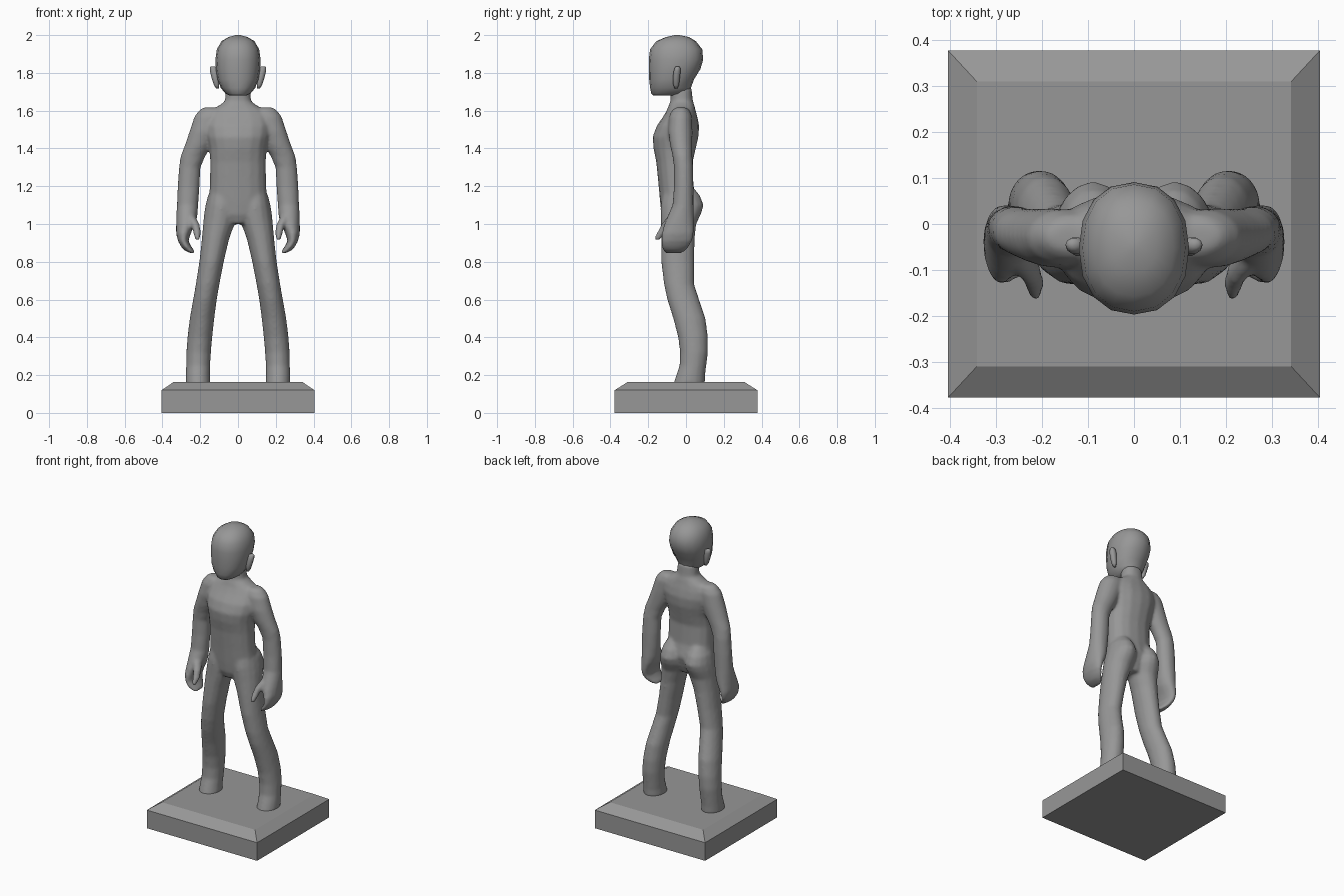
import bpy, bmesh, math

grey = bpy.data.materials.new("plain_grey")
grey.diffuse_color = (0.31, 0.31, 0.31, 1)


def loft(bm, sections, seg=16, power=1.0, phase=0.0, side=1):
    """Stack closed rings given as (z, x0, x1, y0, y1) and cap both ends."""
    rings = []
    for z, x0, x1, y0, y1 in sections:
        ring = []
        for i in range(seg):
            a = 2 * math.pi * i / seg + phase
            c, s = math.cos(a), math.sin(a)
            c = math.copysign(abs(c) ** power, c)
            s = math.copysign(abs(s) ** power, s)
            x = (x0 + x1) / 2 + c * (x1 - x0) / 2
            y = (y0 + y1) / 2 + s * (y1 - y0) / 2
            ring.append(bm.verts.new((side * x, y, z)))
        rings.append(ring)
    for a, b in zip(rings, rings[1:]):
        for i in range(seg):
            j = (i + 1) % seg
            bm.faces.new((a[i], a[j], b[j], b[i]))
    bm.faces.new(rings[0][::-1])
    bm.faces.new(rings[-1])


def centred(rows):
    return [(z, -r, r, y0, y1) for z, r, y0, y1 in rows]


def finish(name, bm, smooth=True):
    bmesh.ops.recalc_face_normals(bm, faces=bm.faces[:])
    for f in bm.faces:
        f.smooth = smooth
    me = bpy.data.meshes.new(name)
    bm.to_mesh(me)
    bm.free()
    me.materials.append(grey)
    ob = bpy.data.objects.new(name, me)
    bpy.context.collection.objects.link(ob)
    return ob


# Square plinth with a sloping upper rim
bm = bmesh.new()
loft(bm, centred([(0, .405, -.378, .378), (.12, .405, -.378, .378),
                  (.163, .342, -.31, .31)]), 4, 0.0, math.pi / 4)
finish("plinth", bm, False)

torso = centred([
    (1.00, .05, -.11, .02), (1.05, .12, -.13, .04), (1.12, .158, -.138, .06),
    (1.20, .15, -.145, .04), (1.33, .148, -.158, .036), (1.40, .152, -.172, .052),
    (1.46, .165, -.177, .066), (1.52, .175, -.155, .07), (1.57, .165, -.12, .06),
    (1.605, .14, -.10, .05), (1.628, .10, -.092, .045), (1.65, .07, -.082, .037),
    (1.72, .064, -.08, .03)])
leg = [
    (.15, .145, .278, -.068, .10), (.20, .148, .277, -.052, .102), (.25, .147, .275, -.035, .108),
    (.32, .143, .274, -.032, .117), (.40, .136, .268, -.042, .117), (.50, .125, .256, -.068, .104),
    (.60, .112, .238, -.100, .070), (.68, .098, .224, -.117, .044), (.80, .075, .205, -.132, .044),
    (.92, .047, .192, -.133, .046), (1.0, .018, .185, -.133, .055), (1.06, .004, .179, -.135, .083),
    (1.10, .005, .172, -.135, .094), (1.15, .015, .160, -.125, .075), (1.2, .04, .13, -.10, .035)]
arm = [
    (1.617, .11, .185, -.055, .0), (1.602, .06, .206, -.075, .02), (1.57, .07, .231, -.09, .032),
    (1.49, .10, .257, -.095, .035), (1.42, .135, .281, -.085, .034), (1.36, .172, .304, -.072, .034),
    (1.30, .198, .313, -.064, .038), (1.20, .203, .320, -.064, .040), (1.10, .21, .324, -.072, .040),
    (1.04, .215, .327, -.098, .042), (1.00, .225, .328, -.115, .043), (.95, .25, .328, -.13, .042),
    (.91, .262, .318, -.132, .034), (.88, .247, .302, -.130, .018), (.86, .232, .285, -.122, .0),
    (.845, .228, .25, -.11, -.02)]
thumb = [
    (1.04, .225, .27, -.10, -.04), (1.0, .203, .25, -.13, -.07), (.96, .196, .238, -.15, -.10),
    (.93, .198, .232, -.166, -.125), (.915, .203, .225, -.165, -.138)]

# Torso, legs, arms and thumbs fused into one smooth skin
bm = bmesh.new()
loft(bm, torso, power=0.9)
for side in (-1, 1):
    for limb in (leg, arm, thumb):
        loft(bm, limb, side=side)
body = finish("body", bm)
remesh = body.modifiers.new("fuse", 'REMESH')
remesh.mode = 'VOXEL'
remesh.voxel_size = 0.009
remesh.use_smooth_shade = True
relax = body.modifiers.new("relax", 'SMOOTH')
relax.factor = 0.5
relax.iterations = 8

# Head with a flat face and rounded crown
bm = bmesh.new()
loft(bm, centred([
    (1.68, .045, -.172, -.05), (1.69, .066, -.184, .018), (1.72, .091, -.19, .026),
    (1.765, .108, -.195, .042), (1.82, .117, -.197, .076), (1.87, .12, -.197, .091),
    (1.925, .112, -.19, .086), (1.968, .087, -.157, .052), (1.99, .05, -.105, .015),
    (2.0, .012, -.06, -.035)]), 16, 0.9)
finish("head", bm)

# Ears, leaning outward at the top
ear = [(1.718, .10, .116, -.06, -.045), (1.735, .10, .127, -.068, -.037),
       (1.77, .10, .139, -.071, -.032), (1.81, .105, .149, -.066, -.028),
       (1.828, .112, .149, -.06, -.03), (1.835, .125, .142, -.052, -.036)]
for side, name in ((-1, "left_ear"), (1, "right_ear")):
    bm = bmesh.new()
    loft(bm, ear, 10, side=side)
    finish(name, bm)
